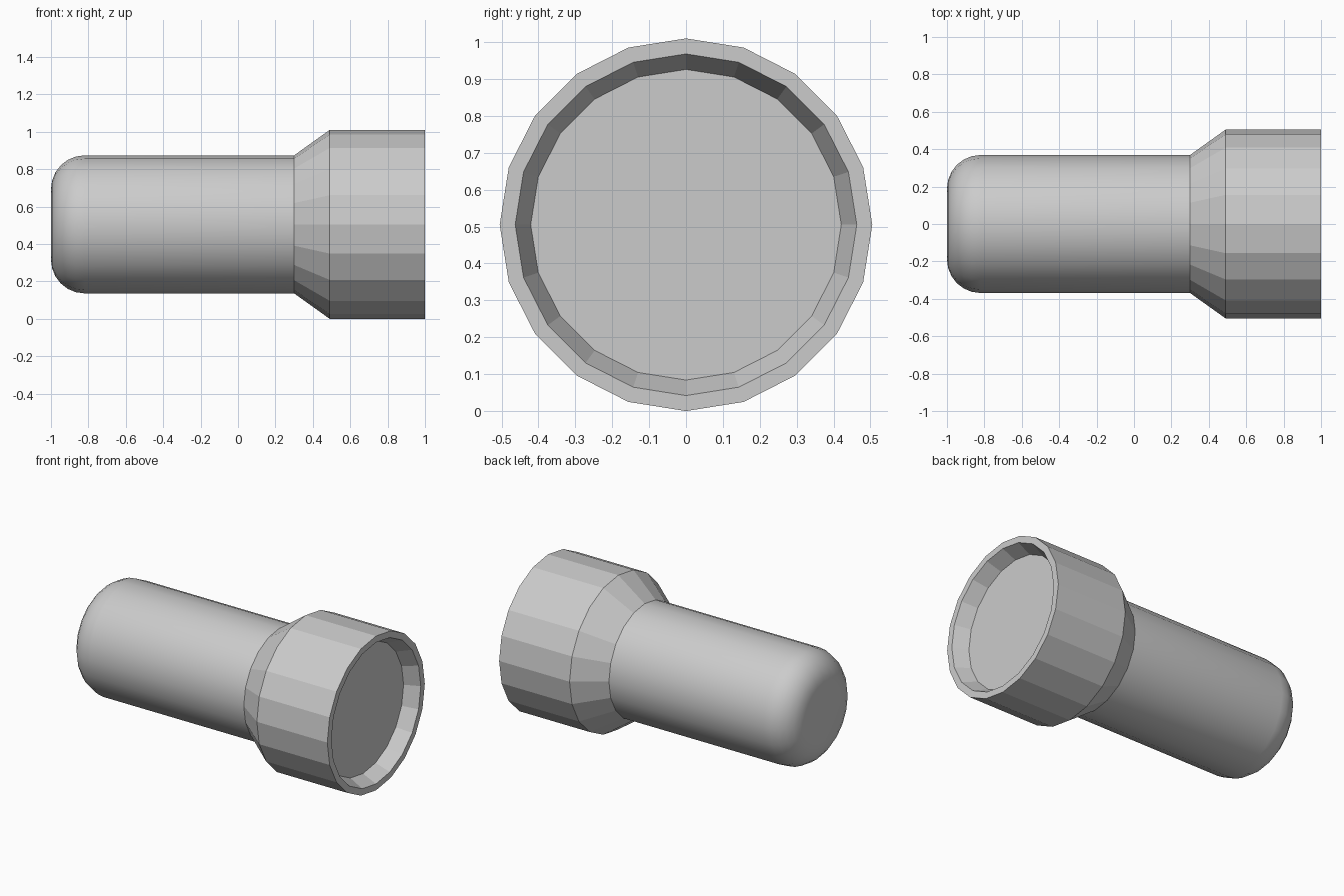
import bpy, bmesh, math

if "Cube" in bpy.data.objects:
    bpy.data.objects.remove(bpy.data.objects["Cube"])

SIDES = 20
AXIS_Z = 0.505


def lathe(name, profile, smooth=False, cap_start=False, cap_end=False):
    """Spin (x, radius) points round the torch's long axis."""
    bm = bmesh.new()
    rings = []
    for x, r in profile:
        rings.append([bm.verts.new((x,
                                    r * math.sin(2 * math.pi * i / SIDES),
                                    AXIS_Z + r * math.cos(2 * math.pi * i / SIDES)))
                      for i in range(SIDES)])
    for a, b in zip(rings, rings[1:]):
        for i in range(SIDES):
            j = (i + 1) % SIDES
            bm.faces.new((a[i], a[j], b[j], b[i]))
    if cap_start:
        bm.faces.new(rings[0][::-1])
    if cap_end:
        bm.faces.new(rings[-1])
    # Outward side: increasing x with clockwise-from-above winding
    for f in bm.faces:
        f.normal_flip()
        f.smooth = smooth
    mesh = bpy.data.meshes.new(name)
    bm.to_mesh(mesh)
    bm.free()
    obj = bpy.data.objects.new(name, mesh)
    bpy.context.collection.objects.link(obj)
    return obj


# Handle: smooth tube with a rounded tail
R, F = 0.369, 0.18
tail = [(-1 + F - F * math.cos(t), R - F + F * math.sin(t))
        for t in (math.pi / 2 * k / 6 for k in range(7))]
lathe("handle", tail + [(0.30, R)], smooth=True, cap_start=True)

# Head: faceted flare, barrel, flat rim and tapered recess
lathe("head", [(0.30, R), (0.49, 0.505), (1.0, 0.505),
               (1.0, 0.463), (0.905, 0.421)])

# Lens: flat disc at the back of the recess
bm = bmesh.new()
bm.faces.new([bm.verts.new((0.905,
                            0.421 * math.sin(2 * math.pi * i / SIDES),
                            AXIS_Z + 0.421 * math.cos(2 * math.pi * i / SIDES)))
              for i in range(SIDES)][::-1])
mesh = bpy.data.meshes.new("lens")
bm.to_mesh(mesh)
bm.free()
bpy.context.collection.objects.link(bpy.data.objects.new("lens", mesh))
